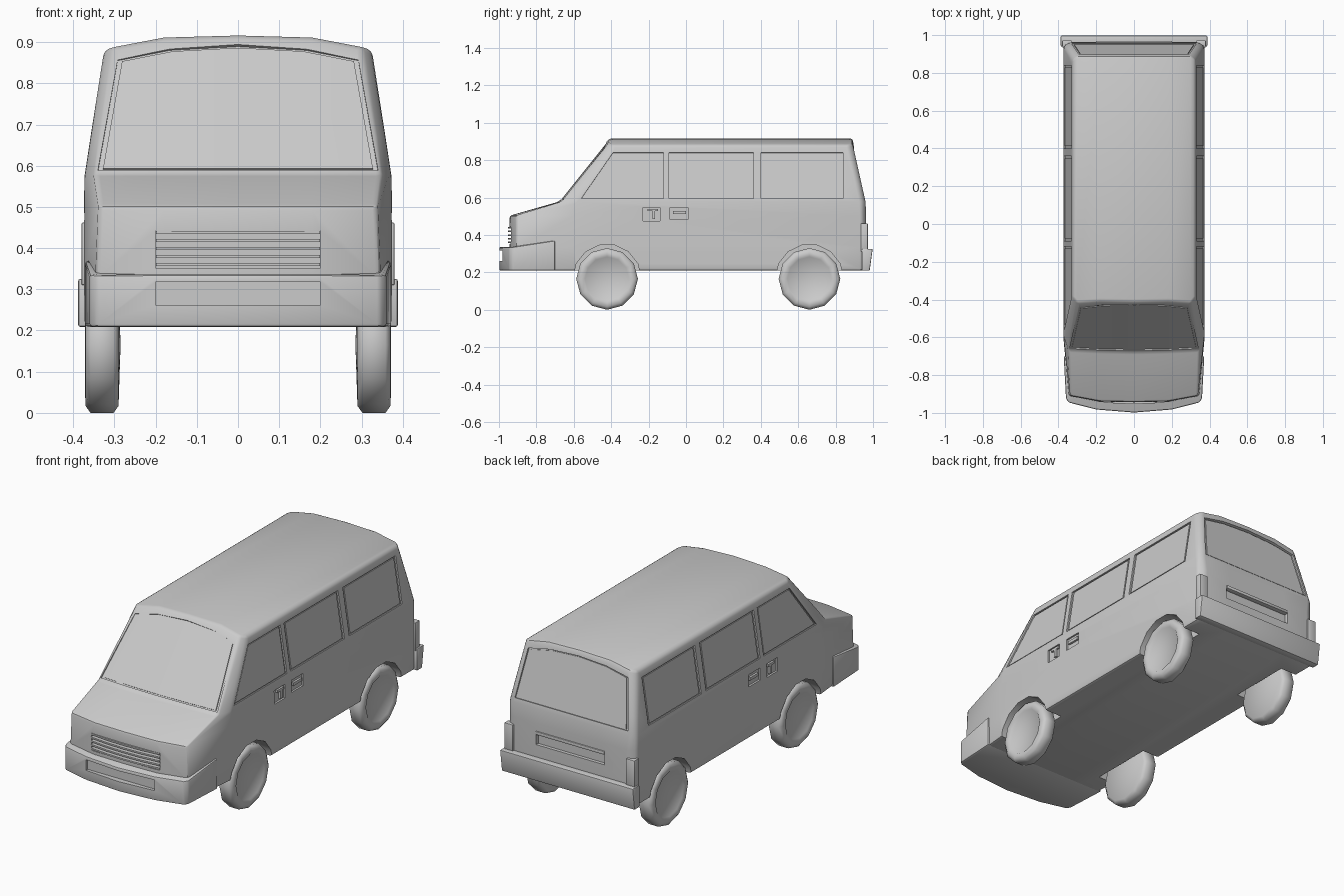
import bpy, bmesh, math
from mathutils import Vector, Matrix

if "Cube" in bpy.data.objects:
    bpy.data.objects.remove(bpy.data.objects["Cube"])


def finish(name, bm, bevel=0.0, cutter=None, angle=32):
    """Turn a bmesh into an object, bevel it, cut it and shade it."""
    bmesh.ops.recalc_face_normals(bm, faces=bm.faces[:])
    me = bpy.data.meshes.new(name)
    bm.to_mesh(me)
    bm.free()
    ob = bpy.data.objects.new(name, me)
    bpy.context.collection.objects.link(ob)
    bpy.ops.object.select_all(action='DESELECT')
    bpy.context.view_layer.objects.active = ob
    ob.select_set(True)
    if bevel:
        m = ob.modifiers.new("Bevel", 'BEVEL')
        m.width, m.segments, m.limit_method = bevel, 2, 'ANGLE'
        m.angle_limit = math.radians(20)
        bpy.ops.object.modifier_apply(modifier=m.name)
    if cutter:
        m = ob.modifiers.new("Cut", 'BOOLEAN')
        m.operation, m.solver, m.object = 'DIFFERENCE', 'EXACT', cutter
        bpy.ops.object.modifier_apply(modifier=m.name)
    bpy.ops.object.shade_smooth_by_angle(angle=math.radians(angle))
    return ob


def box(bm, x0, x1, y0, y1, z0, z1):
    mat = Matrix.Translation(((x0+x1)/2, (y0+y1)/2, (z0+z1)/2)) @ \
        Matrix.Diagonal((x1-x0, y1-y0, z1-z0, 1))
    bmesh.ops.create_cube(bm, size=1, matrix=mat)


def prism(bm, half, z0, z1):
    """Extrude a plan outline, mirrored across x = 0."""
    plan = half + [(-x, y) for x, y in reversed(half) if x > 0]
    lo = [bm.verts.new((x, y, z0)) for x, y in plan]
    hi = [bm.verts.new((x, y, z1)) for x, y in plan]
    bm.faces.new(lo)
    bm.faces.new(hi)
    for i in range(len(plan)):
        j = (i+1) % len(plan)
        bm.faces.new((lo[i], lo[j], hi[j], hi[i]))


def slab(bm, low, top, normal, out, deep, shrink=0.0):
    """Solid strip of quads following a lower and an upper edge."""
    n = Vector(normal).normalized()
    pts = [Vector(p) for p in low + top[::-1]]
    c = sum(pts, Vector()) / len(pts)
    h = max((p-c).dot(p-c)**0.5 for p in pts)
    pts = [p + (c-p)*shrink/h for p in pts]
    k = len(low)
    A = [bm.verts.new(p + n*out) for p in pts]
    B = [bm.verts.new(p - n*deep) for p in pts]
    for V in (A, B):
        for i in range(k-1):
            bm.faces.new((V[i], V[i+1], V[2*k-2-i], V[2*k-1-i]))
    for i in range(2*k):
        j = (i+1) % (2*k)
        bm.faces.new((A[i], A[j], B[j], B[i]))


def wheel_cyl(bm, x0, x1, y, z, r, n):
    mat = Matrix.Translation(((x0+x1)/2, y, z)) @ Matrix.Rotation(math.pi/2, 4, 'Y')
    bmesh.ops.create_cone(bm, cap_ends=True, segments=n, radius1=r, radius2=r,
                          depth=abs(x1-x0), matrix=mat)


# Window outlines on the body surface
def side(s, y, z):
    return (s*(0.372 - 0.156*max(0, z-0.578)), y, z)


def shield(x, z):
    return (x, -0.68 + 0.80*(z-0.578) + 0.012*(abs(x)/0.345)**2, z)


def rear(x, z):
    return (x, 0.96 - 0.232*(z-0.578), z)


windows = []
for s in (1, -1):
    for a, b, c in ((-0.56, -0.39, -0.12), (-0.09, -0.09, 0.36), (0.40, 0.40, 0.84)):
        windows.append(([side(s, a, 0.595), side(s, c, 0.595)],
                        [side(s, b, 0.84), side(s, c, 0.84)], (s, 0, 0.156)))
cols = ((-0.34, -0.292, 0.86), (-0.18, -0.165, 0.885), (0, 0, 0.894),
        (0.18, 0.165, 0.885), (0.34, 0.292, 0.86))
windows.append(([shield(a, 0.59) for a, b, z in cols],
                [shield(b, z) for a, b, z in cols], (0, -1, 0.80)))
windows.append(([rear(a*0.97, 0.60) for a, b, z in cols],
                [rear(b, z-0.01) for a, b, z in cols], (0, 1, 0.232)))

axles = (-0.422, 0.66)
WZ, WR = 0.168, 0.165

# Cutter for windows, arches, grille, plate recess and handle recesses
bm = bmesh.new()
for low, top, n in windows:
    slab(bm, low, top, n, 0.03, 0.008)
for s in (1, -1):
    for y in axles:
        wheel_cyl(bm, s*0.27, s*0.5, y, WZ, 0.182, 14)
    for y0, y1, z0 in ((-0.23, -0.14, 0.475), (-0.085, 0.01, 0.483)):
        box(bm, *sorted((s*0.363, s*0.45)), y0, y1, z0, 0.547)
box(bm, -0.2, 0.2, -1.1, -0.922, 0.352, 0.442)
box(bm, -0.2, 0.2, 0.945, 1.1, 0.39, 0.46)
cutter = finish("body_cutter", bm)
cutter.hide_render = True

# Body: rings stacked by height, each with seven front and seven rear points
# (z, front y, y at corner, y at side, corner x, side x, rear y, roof crown)
levels = [(0.21, -0.935, -0.90, -0.60, 0.345, 0.372, 0.96, 0),
          (0.335, -0.945, -0.91, -0.60, 0.345, 0.374, 0.963, 0),
          (0.503, -0.943, -0.91, -0.60, 0.338, 0.373, 0.963, 0),
          (0.578, -0.68, -0.668, -0.595, 0.347, 0.372, 0.96, 0),
          (0.67, -0.606, -0.594, -0.525, 0.335, 0.358, 0.939, 0),
          (0.88, -0.41, -0.415, -0.385, 0.30, 0.325, 0.89, 1)]
bm = bmesh.new()
rings = []
for z, f, fc, fs, xc, xs, r, k in levels:
    half = [(xs, fs, r-0.022, 0), (xc, fc, r, 0.008), (0.18, f+0.004, r, 0.031),
            (0, f, r, 0.036)]
    full = [(-x, a, b, d) for x, a, b, d in half] + half[2::-1]
    ring = [bm.verts.new((x, a, z+d*k)) for x, a, b, d in full]
    ring += [bm.verts.new((x, b, z+d*k)) for x, a, b, d in full[::-1]]
    rings.append(ring)
for lo, hi in zip(rings, rings[1:]):
    for i in range(14):
        j = (i+1) % 14
        bm.faces.new((lo[i], lo[j], hi[j], hi[i]))
for ring in (rings[0], rings[-1]):
    for i in range(6):
        bm.faces.new((ring[i], ring[i+1], ring[12-i], ring[13-i]))
finish("body", bm, 0.012, cutter)

# Window panes, leaving a thin groove around each
bm = bmesh.new()
for low, top, n in windows:
    slab(bm, low, top, n, -0.003, 0.012, 0.014)
finish("window_panes", bm)

# Front bumper with recessed intake
bm = bmesh.new()
box(bm, -0.2, 0.2, -1.1, -0.968, 0.262, 0.318)
cut = finish("bumper_cutter", bm)
cut.hide_render = True
bm = bmesh.new()
prism(bm, [(0, -0.998), (0.2, -0.982), (0.345, -0.945), (0.36, -0.925),
           (0.372, -0.70), (0, -0.70)], 0.209, 0.335)
for v in bm.verts:
    if v.co.z > 0.3 and v.co.y > -0.8:
        v.co.z = 0.37
finish("front_bumper", bm, 0.008, cut)

# Grille slats
bm = bmesh.new()
for i in range(5):
    z = 0.356 + i*0.0195
    prism(bm, [(0, -0.953), (0.1, -0.950), (0.199, -0.940), (0.199, -0.915), (0, -0.915)],
          z, z+0.008)
finish("grille_slats", bm)

# Rear bumper wrapping round the corners
bm = bmesh.new()
prism(bm, [(0, 0.94), (0.388, 0.94), (0.388, 0.982), (0, 0.982)], 0.209, 0.325)
for v in bm.verts:
    if v.co.z > 0.3:
        v.co.y += 0.016 if v.co.y > 0.96 else 0
finish("rear_bumper", bm, 0.005)

# Tail lights and rear plate trim
bm = bmesh.new()
for s in (1, -1):
    box(bm, *sorted((s*0.33, s*0.38)), 0.935, 0.972, 0.31, 0.462)
finish("tail_lights", bm, 0.004)
bm = bmesh.new()
box(bm, -0.2, 0.2, 0.94, 0.97, 0.445, 0.462)
finish("rear_plate_trim", bm, 0.003)

# Door handles inside their recesses
bm = bmesh.new()
for s in (1, -1):
    x = sorted((s*0.358, s*0.374))
    box(bm, *x, -0.18, -0.165, 0.485, 0.54)
    box(bm, *x, -0.205, -0.15, 0.527, 0.54)
    box(bm, *x, -0.07, 0.0, 0.512, 0.528)
finish("door_handles", bm)

# Wheels: lathed twelve-sided tyre and hub
profile = [(0.0, 0.366), (0.118, 0.366), (0.124, 0.371), (0.148, 0.370), (WR, 0.358),
           (WR, 0.302), (0.148, 0.29), (0.0, 0.285)]
for yn, y in zip(("front", "rear"), axles):
    for sn, s in (("right", 1), ("left", -1)):
        bm = bmesh.new()
        vs = [bm.verts.new((s*x, 0, r)) for r, x in profile]
        es = [bm.edges.new(e) for e in zip(vs, vs[1:])]
        bmesh.ops.spin(bm, geom=vs+es, axis=(1, 0, 0), cent=(0, 0, 0),
                       steps=12, angle=2*math.pi)
        bmesh.ops.remove_doubles(bm, verts=bm.verts[:], dist=1e-4)
        bmesh.ops.translate(bm, verts=bm.verts[:], vec=(0, y, WR))
        finish(f"{yn}_{sn}_wheel", bm, angle=60)

for ob in (cutter, cut):
    bpy.data.objects.remove(ob)
